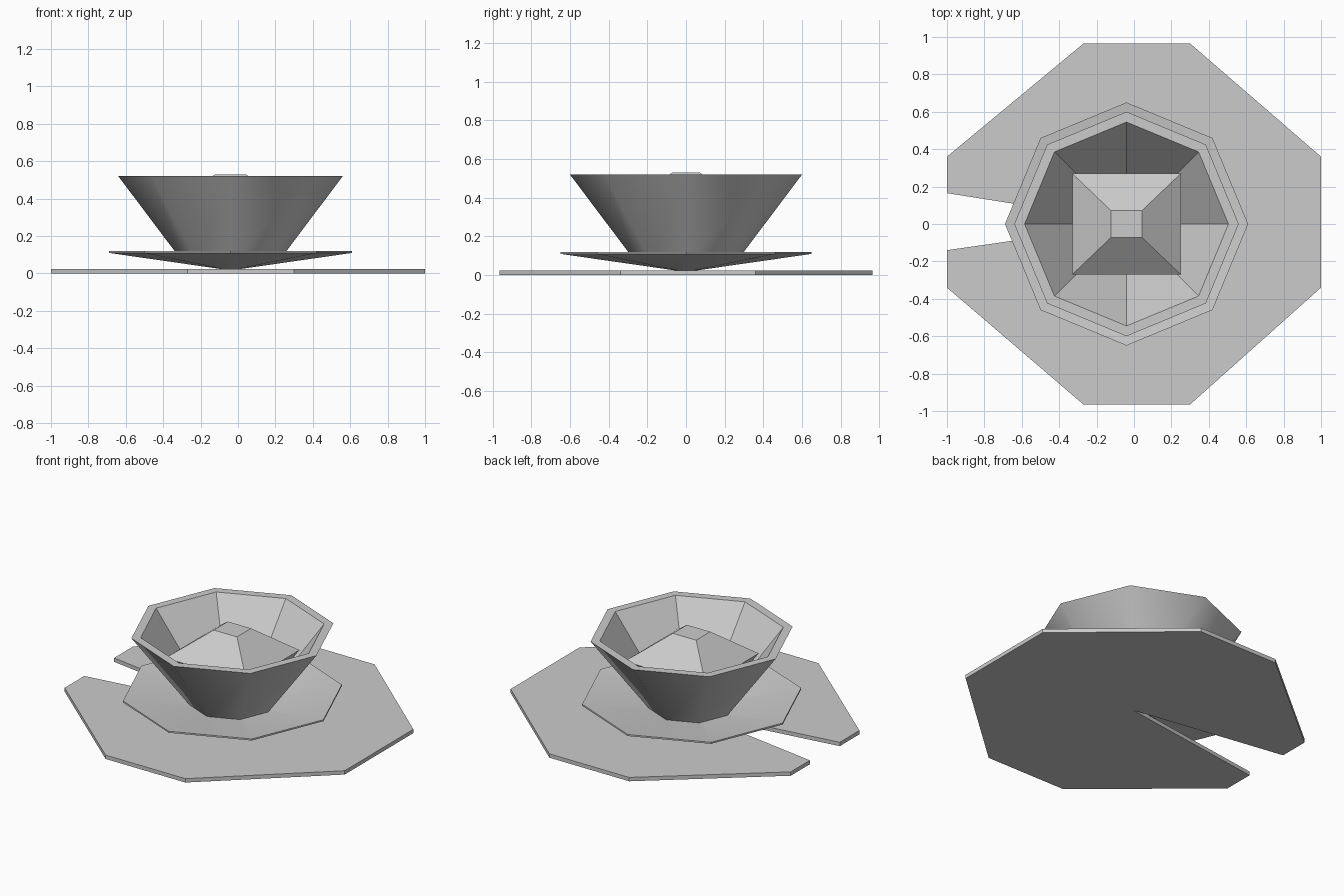
import bpy, bmesh
from math import cos, sin, tau

if "Cube" in bpy.data.objects:
    bpy.data.objects.remove(bpy.data.objects["Cube"])

# One plain grey for every part
grey = bpy.data.materials.new("light_grey")
grey.use_nodes = True
grey.diffuse_color = (0.6, 0.6, 0.6, 1)
bsdf = next(n for n in grey.node_tree.nodes if n.type == "BSDF_PRINCIPLED")
bsdf.inputs["Base Color"].default_value = grey.diffuse_color
bsdf.inputs["Roughness"].default_value = 0.8

CENTRE_X = -0.04


def finish(bm, name):
    bmesh.ops.recalc_face_normals(bm, faces=bm.faces)
    mesh = bpy.data.meshes.new(name)
    bm.to_mesh(mesh)
    bm.free()
    mesh.materials.append(grey)
    obj = bpy.data.objects.new(name, mesh)
    bpy.context.collection.objects.link(obj)
    return obj


def stack_rings(name, rings, smooth_bands=()):
    """Skin a list of vertex-position rings, capping both ends."""
    bm = bmesh.new()
    loops = [[bm.verts.new(p) for p in ring] for ring in rings]
    bands = []
    for low, high in zip(loops, loops[1:]):
        count = len(low)
        bands.append([bm.faces.new((low[i], low[(i + 1) % count],
                                    high[(i + 1) % count], high[i]))
                      for i in range(count)])
    bm.faces.new(loops[0][::-1])
    bm.faces.new(loops[-1])
    for i in smooth_bands:
        for face in bands[i]:
            face.smooth = True
    # Keep creases sharp everywhere except inside a smooth band
    band_of = {f: i for i, band in enumerate(bands) for f in band}
    for edge in bm.edges:
        owners = {band_of.get(f, -1) for f in edge.link_faces}
        edge.smooth = len(owners) == 1 and owners <= set(smooth_bands)
    return finish(bm, name)


def octagon(radius, z):
    return [(CENTRE_X + radius * cos(tau * i / 8), radius * sin(tau * i / 8), z)
            for i in range(8)]


def square(half_x, half_y, z):
    return [(CENTRE_X + sx * half_x, sy * half_y, z)
            for sx, sy in ((-1, -1), (1, -1), (1, 1), (-1, 1))]


# Flat floating leaf with a wedge notch
outline = [(0.01, 0.005), (-1, -0.14), (-1, -0.34), (-0.27, -0.965),
           (0.30, -0.965), (1, -0.34), (1, 0.36), (0.30, 0.965),
           (-0.27, 0.965), (-1, 0.36), (-1, 0.165)]
stack_rings("leaf_pad", [[(x, y, z) for x, y in outline] for z in (0, 0.025)])

# Shallow outer petal dish
dish = [(0.06, 0.025), (0.65, 0.11), (0.65, 0.12), (0.06, 0.037)]
stack_rings("petal_dish", [octagon(r, z) for r, z in dish], (0, 2))

# Flared petal cup: smooth outside, faceted inside
cup = [(0.25, 0.055), (0.60, 0.52), (0.545, 0.52), (0.21, 0.09)]
stack_rings("petal_cup", [octagon(r, z) for r, z in cup], (0,))

# Square bud with a cut-off pyramid top
stack_rings("centre_bud", [square(0.15, 0.14, 0.13), square(0.29, 0.27, 0.37),
                           square(0.083, 0.072, 0.53)])
